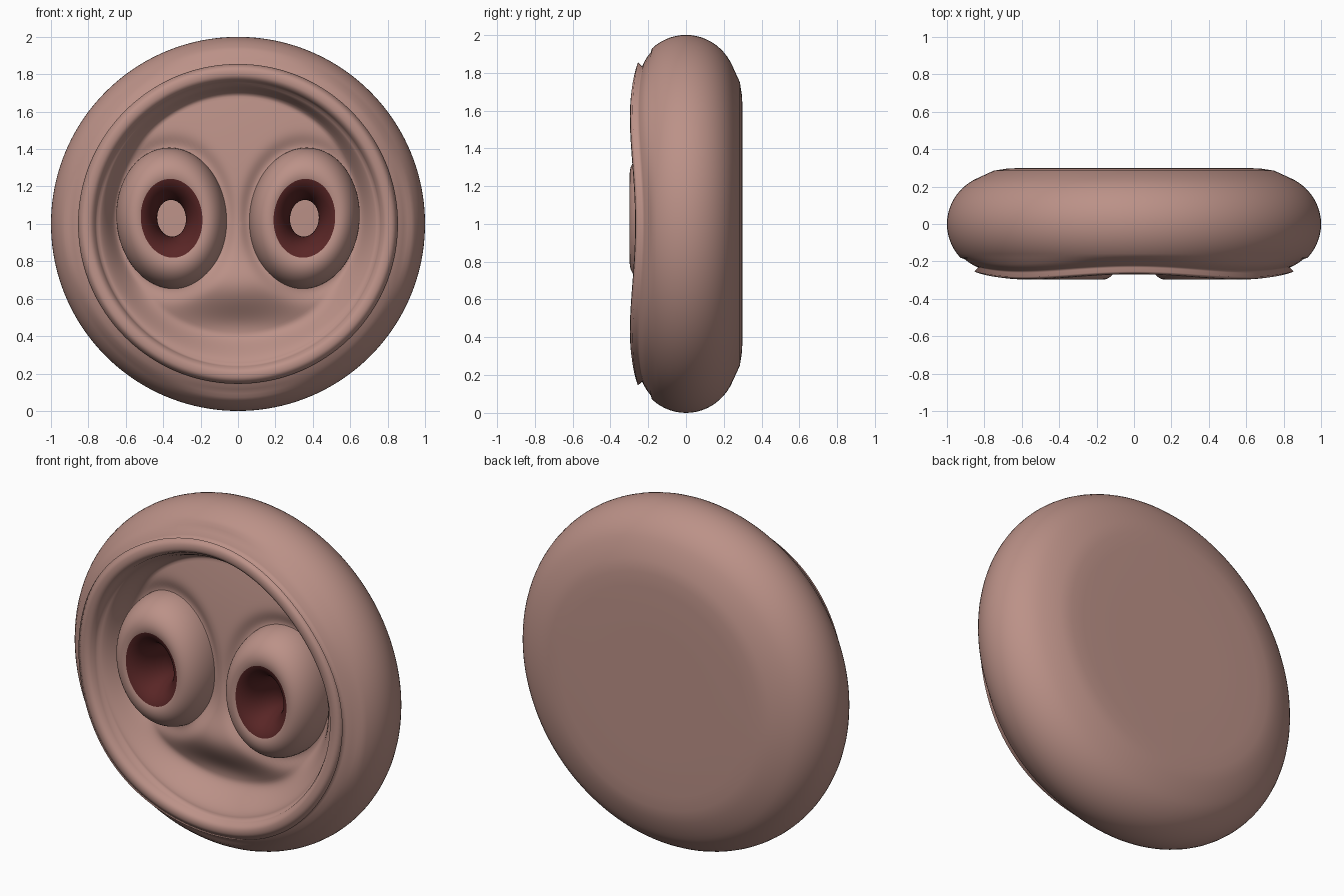
import bpy, bmesh, math

cube = bpy.data.objects.get("Cube")
if cube:
    bpy.data.objects.remove(cube, do_unlink=True)


def make_material(name, rgb):
    mat = bpy.data.materials.new(name)
    mat.use_nodes = True
    mat.diffuse_color = (*rgb, 1)
    bsdf = next(n for n in mat.node_tree.nodes if n.type == 'BSDF_PRINCIPLED')
    bsdf.inputs["Base Color"].default_value = (*rgb, 1)
    return mat


skin = make_material("dusty pink", (0.50, 0.285, 0.245))
pupil = make_material("dark red", (0.10, 0.019, 0.019))

SEGMENTS = 160
EYE_X, EYE_Z = 0.355, 1.03
EYE_W, EYE_H = 0.295, 0.378
OPENING = 0.755


def smooth(a, b, v):
    t = min(max((v - a) / (b - a), 0), 1)
    return t * t * (3 - 2 * t)


def face_depth(x, z):
    """Depth of the recessed face, with z measured from the disc centre."""
    r = math.hypot(x, z)
    dome = -0.09 - 0.07 * (1 - (r / OPENING) ** 2)
    # soft muzzle above a shallow mouth hollow
    dome -= 0.06 * math.exp(-(x / 0.35) ** 2 - ((z + 0.33) / 0.14) ** 2)
    dome += 0.03 * math.exp(-(x / 0.35) ** 2 - ((z + 0.55) / 0.1) ** 2)
    # eye sockets, and deep wells behind the eyes
    for side in (-1, 1):
        u = math.hypot((x - side * EYE_X) / EYE_W, (z + 1 - EYE_Z) / EYE_H)
        dome += 0.03 * math.exp(-((u - 1) / 0.15) ** 2)
        dome += 0.3 * (1 - smooth(0.4, 0.8, u))
    # wall joining the rim: steep at the top, gradual at the bottom
    width = 0.12 - 0.05 * z / max(r, 0.001)
    t = smooth(OPENING - width, OPENING, r)
    return dome * (1 - t) - 0.22 * t


# Round body with a rolled rim and a recessed face, built ring by ring
bm = bmesh.new()
back = [(0.35, 0.3), (0.6, 0.3), (0.68, 0.296), (0.75, 0.285)]
edge = [(1 - 0.28 * (1 - math.cos(a)), 0.27 * math.sin(a))
        for a in (math.radians(d) for d in range(66, -67, -6))]
rim = [(0.855, -0.268), (0.82, -0.28), (0.795, -0.283), (0.775, -0.27), (0.762, -0.245)]
profile = back + edge + rim
inner = [OPENING * (1 - i / 60) for i in range(60)]


def add_ring(r, depth):
    ring = []
    for i in range(SEGMENTS):
        a = math.tau * i / SEGMENTS
        x, z = r * math.cos(a), r * math.sin(a)
        y = face_depth(x, z) if depth is None else depth
        if depth is not None and depth < -0.2:
            y += 0.014 * math.cos(4 * a)
        ring.append(bm.verts.new((x, y, z + 1)))
    return ring


rings = [add_ring(r, y) for r, y in profile] + [add_ring(r, None) for r in inner]
for a, b in zip(rings, rings[1:]):
    for i in range(SEGMENTS):
        j = (i + 1) % SEGMENTS
        bm.faces.new((a[i], a[j], b[j], b[i]))
bm.faces.new(rings[0])
bm.faces.new(rings[-1])
bmesh.ops.recalc_face_normals(bm, faces=bm.faces)
mesh = bpy.data.meshes.new("round_body")
bm.to_mesh(mesh)
bm.free()
body = bpy.data.objects.new("round_body", mesh)
bpy.context.collection.objects.link(body)
mesh.materials.append(skin)
mesh.shade_smooth()

# Bulging ring-shaped eyes with dark funnels
for name, side in (("left_eye", 1), ("right_eye", -1)):
    bpy.ops.mesh.primitive_torus_add(
        major_radius=0.63, minor_radius=0.37, major_segments=96, minor_segments=64,
        location=(side * EYE_X, -0.1, EYE_Z),
        rotation=(math.pi / 2, math.radians(5 * side), 0))
    eye = bpy.context.object
    eye.name = name
    eye.scale = (EYE_W, EYE_H, 0.535)
    eye.data.materials.append(skin)
    eye.data.materials.append(pupil)
    for face in eye.data.polygons:
        face.material_index = int(face.center.xy.length < 0.56)
    eye.data.shade_smooth()
